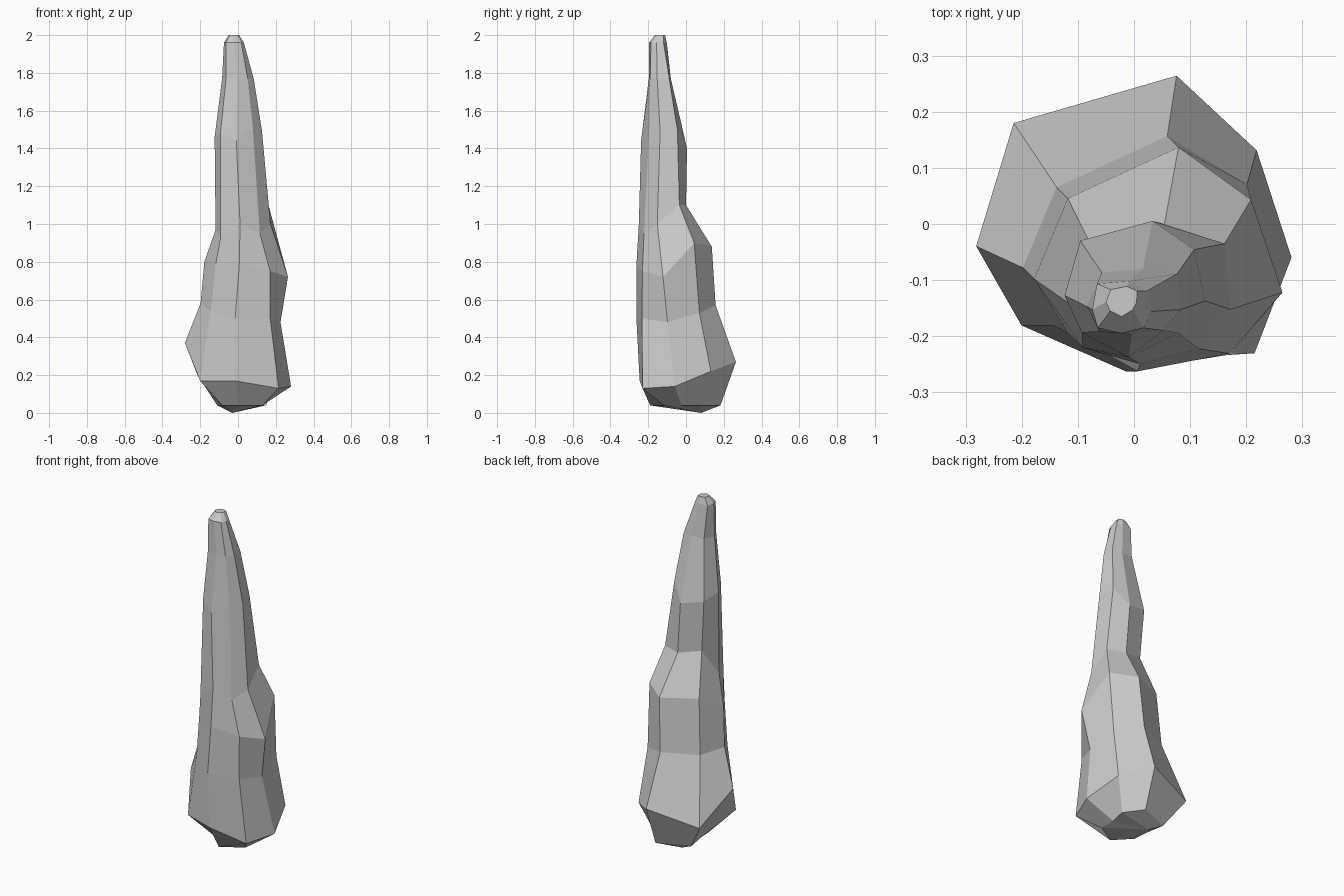
import bpy, bmesh
from math import sin, cos, radians

# Eight uneven facet directions shared by every cross-section
ANGLES = [-12, 31, 74, 140, 188, 222, 266, 313]

# Cross-sections from foot to tip: (centre x, y, z), radii per direction
SECTIONS = [
    ((0.02, 0.00, 0.04), [.11, .15, .19, .17, .11, .14, .19, .16]),
    ((0.00, 0.00, 0.17), [.287, .255, .275, .28, .284, .27, .246, .315]),
    ((0.00, -.05, 0.53), [.23, .235, .215, .18, .20, .195, .213, .25]),
    ((0.02, -.07, 0.79), [.25, .22, .215, .18, .20, .185, .193, .22]),
    ((0.02, -.12, 1.05), [.155, .165, .125, .125, .14, .15, .13, .14]),
    ((0.00, -.11, 1.46), [.13, .125, .12, .125, .125, .125, .128, .115]),
    ((0.00, -.135, 1.77), [.085, .09, .057, .075, .085, .085, .062, .075]),
    ((-.02, -.145, 1.96), [.052, .05, .045, .06, .055, .06, .05, .055]),
    ((-.02, -.135, 2.00), [.025, .03, .025, .028, .03, .03, .03, .025]),
]

# Height offsets that make the ridged sections uneven
WOBBLE = {
    1: [-.03, .05, .10, .03, .20, .0, .0, -.04],
    2: [-.05, .0, .04, .04, .05, .01, -.03, -.03],
    3: [-.07, .11, .09, .10, .01, .0, -.01, -.04],
    4: [-.05, .05, .05, .08, -.08, -.12, -.05, -.10],
    5: [.03, .04, -.06, -.03, .0, .02, -.02, .05],
}

bm = bmesh.new()
rings = []
for i, ((cx, cy, cz), radii) in enumerate(SECTIONS):
    lift = WOBBLE.get(i, [0] * 8)
    rings.append([bm.verts.new((cx + r * cos(radians(a)), cy + r * sin(radians(a)), cz + d))
                  for a, r, d in zip(ANGLES, radii, lift)])

# Faceted sides
for low, high in zip(rings, rings[1:]):
    for k in range(8):
        n = (k + 1) % 8
        bm.faces.new((low[k], low[n], high[n], high[k]))

# Flat tip and pointed underside
bm.faces.new(rings[-1])
foot = bm.verts.new((-.03, .08, 0))
for k in range(8):
    bm.faces.new((rings[0][(k + 1) % 8], rings[0][k], foot))

bmesh.ops.recalc_face_normals(bm, faces=bm.faces)
mesh = bpy.data.meshes.new("rock_spire")
bm.to_mesh(mesh)
bm.free()
spire = bpy.data.objects.new("rock_spire", mesh)
bpy.context.collection.objects.link(spire)
